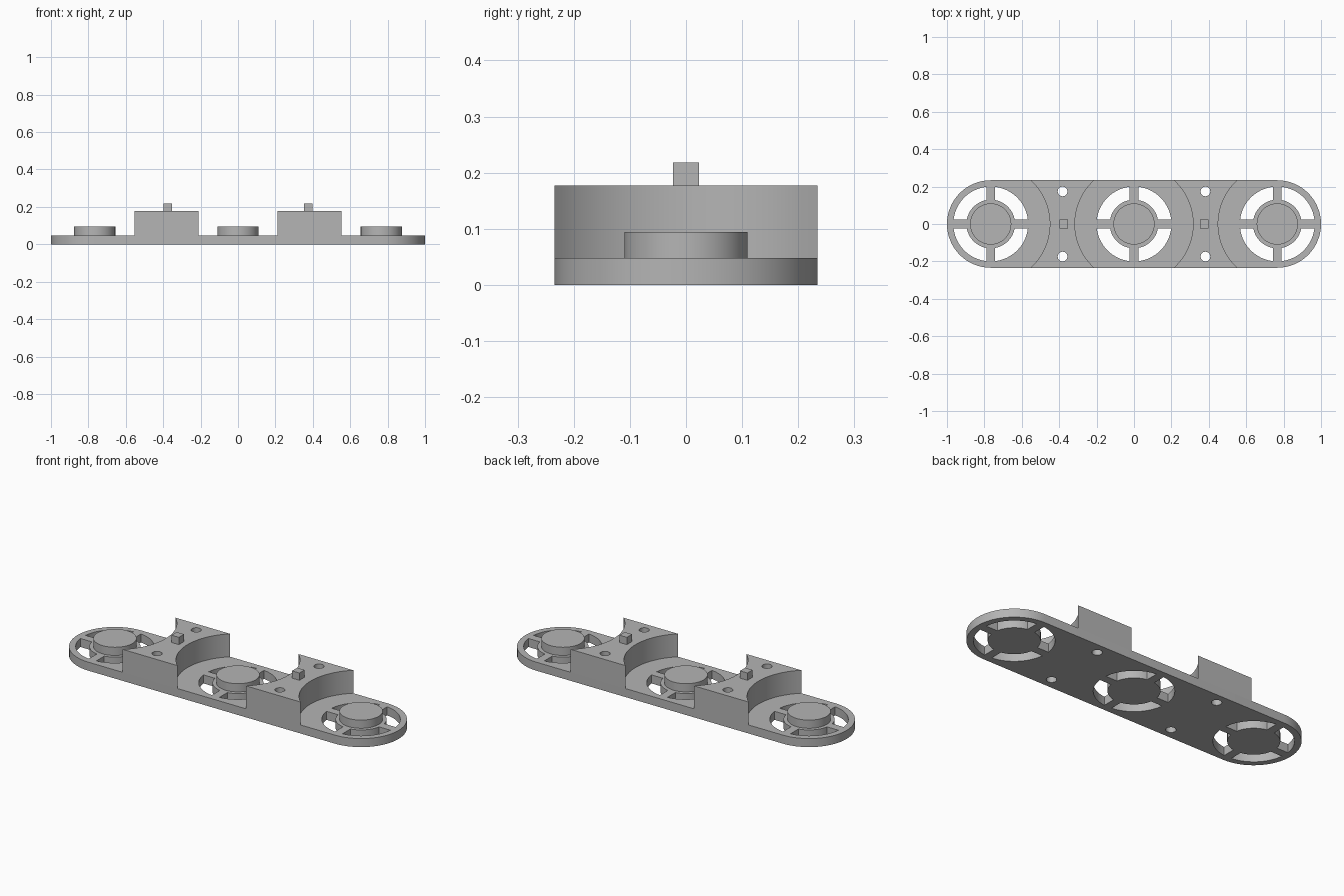
import bpy
from math import sin, cos, pi, asin, radians

cube = bpy.data.objects.get("Cube")
if cube:
    bpy.data.objects.remove(cube, do_unlink=True)

HALF_W = 0.234            # half width of the plate
END = 1 - HALF_W          # x of the outer hubs
PLATE_H, BLOCK_H, HUB_H, PEG_H = 0.048, 0.177, 0.094, 0.218
HUB_R, RING_R, OPEN_R, RECESS_R = 0.11, 0.13, 0.2, 0.316
SPOKE = 0.023             # half width of spokes and pegs
PEG_X, HOLE_X, HOLE_Y, HOLE_R = 0.375, 0.382, 0.174, 0.026

grey = bpy.data.materials.new("plain grey")
grey.use_nodes = True
colour = (0.46, 0.46, 0.46, 1)
grey.diffuse_color = colour
grey.node_tree.nodes["Principled BSDF"].inputs["Base Color"].default_value = colour


def arc(cx, cy, r, a0, a1, n=32):
    return [(cx + r * cos(a0 + (a1 - a0) * i / n),
             cy + r * sin(a0 + (a1 - a0) * i / n)) for i in range(n + 1)]


def circle(cx, cy, r, n=64):
    return arc(cx, cy, r, 0, 2 * pi, n)[:-1]


def slab(name, outlines, z0, z1):
    """Extrude a flat outline; any further outlines become holes."""
    curve = bpy.data.curves.new(name, "CURVE")
    curve.dimensions = "2D"
    curve.fill_mode = "BOTH"
    curve.extrude = (z1 - z0) / 2
    for pts in outlines:
        spline = curve.splines.new("POLY")
        spline.points.add(len(pts) - 1)
        for p, (x, y) in zip(spline.points, pts):
            p.co = (x, y, 0, 1)
        spline.use_cyclic_u = True
    obj = bpy.data.objects.new(name, curve)
    obj.location.z = (z0 + z1) / 2
    bpy.context.collection.objects.link(obj)
    bpy.ops.object.select_all(action="DESELECT")
    obj.select_set(True)
    bpy.context.view_layer.objects.active = obj
    bpy.ops.object.convert(target="MESH")
    obj = bpy.context.object
    # Weld the caps to the walls
    bpy.ops.object.mode_set(mode="EDIT")
    bpy.ops.mesh.select_all(action="SELECT")
    bpy.ops.mesh.remove_doubles(threshold=0.0001)
    bpy.ops.mesh.normals_make_consistent(inside=False)
    bpy.ops.object.mode_set(mode="OBJECT")
    obj.data.materials.clear()
    obj.data.materials.append(grey)
    bpy.ops.object.shade_smooth_by_angle(angle=radians(30))
    return obj


def window(cx, quarter):
    """Quarter-ring opening between two spokes."""
    a, b = asin(SPOKE / OPEN_R), asin(SPOKE / RING_R)
    t = quarter * pi / 2
    return (arc(cx, 0, OPEN_R, t + a, t + pi / 2 - a, 16)
            + arc(cx, 0, RING_R, t + pi / 2 - b, t + b, 16))


hubs = {"right": -END, "middle": 0, "left": END}
sides = {"right": -1, "left": 1}
holes = [circle(s * HOLE_X, y, HOLE_R, 32)
         for s in sides.values() for y in (-HOLE_Y, HOLE_Y)]

# Base plate with rounded ends, spoked openings and screw holes
outline = arc(END, 0, HALF_W, -pi / 2, pi / 2) + arc(-END, 0, HALF_W, pi / 2, 1.5 * pi)
windows = [window(x, q) for x in hubs.values() for q in range(4)]
slab("base_plate", [outline] + windows + holes, 0, PLATE_H)

# Raised hub discs
for side, x in hubs.items():
    slab(side + "_hub", [circle(x, 0, HUB_R)], PLATE_H, HUB_H)

# Blocks with concave ends, and a square peg on each
w = asin(HALF_W / RECESS_R)
for side, s in sides.items():
    shape = (arc(0, 0, RECESS_R, -w, w)
             + arc(END, 0, RECESS_R, pi - w, pi + w))
    block_holes = holes[:2] if s < 0 else holes[2:]
    slab(side + "_block", [[(s * x, y) for x, y in shape]] + block_holes, PLATE_H, BLOCK_H)
    px = s * PEG_X
    slab(side + "_peg", [[(px - SPOKE, -SPOKE), (px + SPOKE, -SPOKE),
                          (px + SPOKE, SPOKE), (px - SPOKE, SPOKE)]], BLOCK_H, PEG_H)
